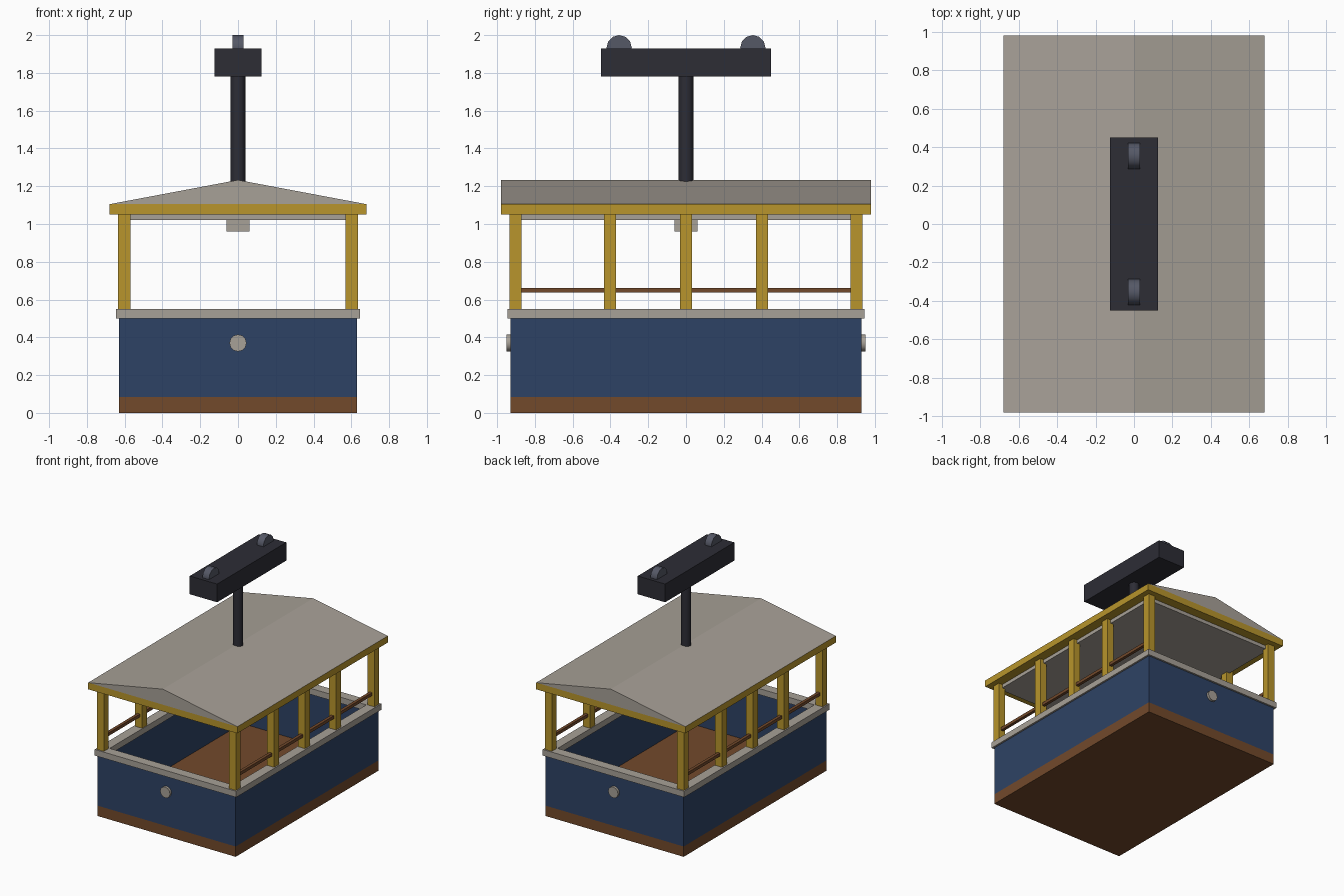
import bpy, bmesh, math
from mathutils import Matrix

cube = bpy.data.objects.get("Cube")
if cube:
    bpy.data.objects.remove(cube, do_unlink=True)


def material(name, rgb):
    m = bpy.data.materials.new(name)
    m.use_nodes = True
    m.diffuse_color = (*rgb, 1)
    m.node_tree.nodes["Principled BSDF"].inputs["Base Color"].default_value = (*rgb, 1)
    return m


cream = material("cream", (0.39, 0.355, 0.31))
blue = material("navy blue", (0.027, 0.055, 0.13))
yellow = material("mustard yellow", (0.48, 0.30, 0.025))
brown = material("wood brown", (0.17, 0.067, 0.024))
dark = material("dark iron", (0.026, 0.026, 0.036))
steel = material("steel grey", (0.091, 0.098, 0.133))


def finish(name, bm, mat):
    bmesh.ops.recalc_face_normals(bm, faces=bm.faces)
    mesh = bpy.data.meshes.new(name)
    bm.to_mesh(mesh)
    bm.free()
    mesh.materials.append(mat)
    ob = bpy.data.objects.new(name, mesh)
    bpy.context.collection.objects.link(ob)
    return ob


def box(name, x, y, z, mat):
    """Box from (low, high) pairs on each axis."""
    bm = bmesh.new()
    bmesh.ops.create_cube(bm, size=1)
    for v in bm.verts:
        v.co = [(a + b) / 2 + c * (b - a) for (a, b), c in zip((x, y, z), v.co)]
    return finish(name, bm, mat)


def cylinder(name, radius, depth, centre, axis, mat, sides=12):
    bm = bmesh.new()
    bmesh.ops.create_cone(bm, cap_ends=True, segments=sides, radius1=radius,
                          radius2=radius, depth=depth)
    turn = Matrix.Identity(4) if axis == "Z" else Matrix.Rotation(
        math.pi / 2, 4, "Y" if axis == "X" else "X")
    bm.transform(Matrix.Translation(centre) @ turn)
    ob = finish(name, bm, mat)
    bpy.ops.object.select_all(action="DESELECT")
    ob.select_set(True)
    bpy.context.view_layer.objects.active = ob
    bpy.ops.object.shade_smooth_by_angle(angle=math.radians(40))
    return ob


def ring(name, hx, hy, width, z0, z1, mat):
    """Rectangular frame, open in the middle."""
    bm = bmesh.new()
    loops = []
    for x, y in ((hx, hy), (hx - width, hy - width)):
        for z in (z0, z1):
            loops.append([bm.verts.new((sx * x, sy * y, z))
                          for sx, sy in ((1, 1), (-1, 1), (-1, -1), (1, -1))])
    for a, b in ((0, 1), (1, 3), (3, 2), (2, 0)):
        for i in range(4):
            j = (i + 1) % 4
            bm.faces.new((loops[a][i], loops[a][j], loops[b][j], loops[b][i]))
    return finish(name, bm, mat)


# Cabin body
box("floor", (-0.63, 0.63), (-0.93, 0.93), (0, 0.085), brown)
ring("cabin_walls", 0.63, 0.93, 0.05, 0.085, 0.5, blue)
ring("wall_trim", 0.645, 0.945, 0.08, 0.5, 0.55, cream)
for side, sy in (("front", -1), ("back", 1)):
    cylinder(side + "_medallion", 0.045, 0.03, (0, sy * 0.935, 0.37), "Y", cream)

# Posts and side rails
for side, sx in (("left", 1), ("right", -1)):
    for i, y in enumerate((-0.902, -0.403, 0, 0.403, 0.902)):
        box(f"{side}_post_{i + 1}", (sx * 0.602 - 0.032, sx * 0.602 + 0.032),
            (y - 0.032, y + 0.032), (0.55, 1.05), yellow)
    box(side + "_rail", (sx * 0.602 - 0.0125, sx * 0.602 + 0.0125),
        (-0.9, 0.9), (0.637, 0.662), brown)

# Roof
box("ceiling_panel", (-0.6, 0.6), (-0.9, 0.9), (1.02, 1.06), cream)
box("ceiling_lamp", (-0.062, 0.062), (-0.062, 0.062), (0.96, 1.02), cream)
box("roof_frame", (-0.68, 0.68), (-0.98, 0.98), (1.05, 1.105), yellow)
bm = bmesh.new()
ends = [[bm.verts.new((x, y, z)) for x, z in ((-0.68, 1.105), (0.68, 1.105), (0, 1.233))]
        for y in (-0.98, 0.98)]
for end in ends:
    bm.faces.new(end)
for i in range(3):
    j = (i + 1) % 3
    bm.faces.new((ends[0][i], ends[0][j], ends[1][j], ends[1][i]))
finish("gable_roof", bm, cream)

# Hanger and pulley wheels
cylinder("hanger_mast", 0.039, 0.62, (0, 0, 1.49), "Z", dark)
box("hanger_beam", (-0.125, 0.125), (-0.45, 0.45), (1.78, 1.93), dark)
for side, sy in (("front", -1), ("back", 1)):
    cylinder(side + "_pulley", 0.067, 0.06, (0, sy * 0.354, 1.933), "X", steel)
